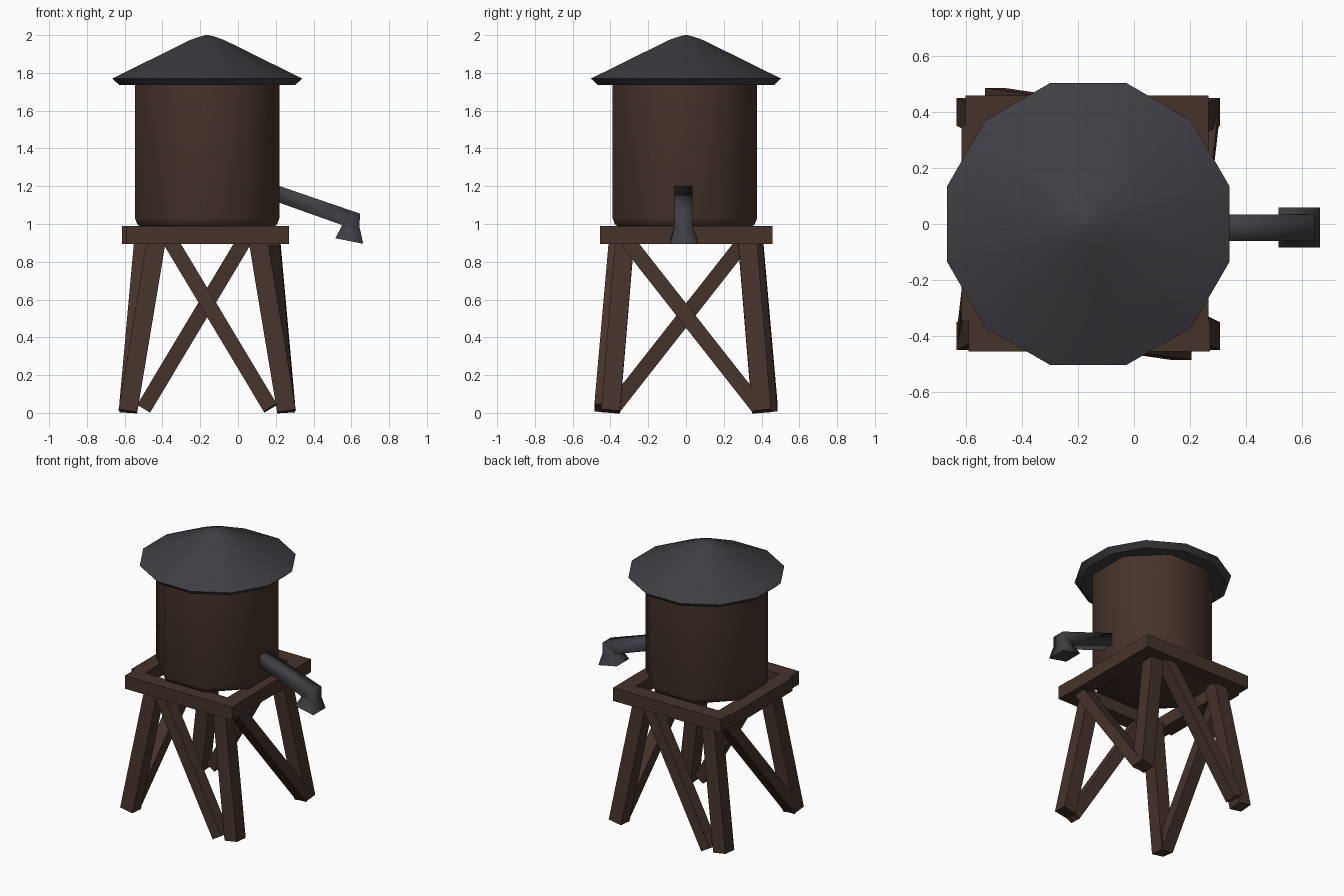
import bpy, bmesh, math
from mathutils import Vector

if "Cube" in bpy.data.objects:
    bpy.data.objects.remove(bpy.data.objects["Cube"])

CX = -0.163  # tower axis


def material(name, rgb):
    m = bpy.data.materials.new(name)
    m.diffuse_color = (*rgb, 1)
    m.use_nodes = True
    m.node_tree.nodes["Principled BSDF"].inputs["Base Color"].default_value = m.diffuse_color
    return m


WOOD = material("dark_brown_wood", (0.060, 0.033, 0.024))
METAL = material("dark_grey_metal", (0.048, 0.048, 0.057))


def finish(bm, name, mat, smooth=None):
    bmesh.ops.recalc_face_normals(bm, faces=bm.faces[:])
    me = bpy.data.meshes.new(name)
    bm.to_mesh(me)
    bm.free()
    me.materials.append(mat)
    ob = bpy.data.objects.new(name, me)
    bpy.context.collection.objects.link(ob)
    if smooth:
        bpy.ops.object.select_all(action='DESELECT')
        bpy.context.view_layer.objects.active = ob
        ob.select_set(True)
        bpy.ops.object.shade_smooth_by_angle(angle=math.radians(smooth))
    return ob


def loft(name, rings, mat, smooth=None):
    """Skin equal-sized rings of points and cap both ends."""
    bm = bmesh.new()
    vs = [[bm.verts.new(p) for p in r] for r in rings]
    n = len(vs[0])
    for a, b in zip(vs, vs[1:]):
        for i in range(n):
            j = (i + 1) % n
            bm.faces.new((a[i], a[j], b[j], b[i]))
    bm.faces.new(vs[0])
    bm.faces.new(vs[-1])
    return finish(bm, name, mat, smooth)


def lathe(name, profile, cy, sides, mat, smooth):
    """Many-sided turned shape; profile radii measured to the flats."""
    k = 1 / math.cos(math.pi / sides)
    angles = [2 * math.pi * (i + 0.5) / sides for i in range(sides)]
    rings = [[(CX + r * k * math.cos(a), cy + r * k * math.sin(a), z) for a in angles]
             for r, z in profile]
    return loft(name, rings, mat, smooth)


def box(name, x0, x1, y0, y1, z0, z1):
    loft(name, [[(x0, y0, z), (x1, y0, z), (x1, y1, z), (x0, y1, z)] for z in (z0, z1)], WOOD)


def beam(name, a, b, w, d, face):
    """Square-cut timber from a to b; d is its depth along the face direction."""
    a, b = Vector(a), Vector(b)
    t = (b - a).normalized()
    side = t.cross(Vector(face)).normalized()
    out = side.cross(t).normalized()
    corners = [(-w, -d), (w, -d), (w, d), (-w, d)]
    loft(name, [[p + side * (u / 2) + out * (v / 2) for u, v in corners] for p in (a, b)], WOOD)


# Tank and roof
lathe("tank", [(0.352, 0.985), (0.37, 0.998), (0.382, 1.03), (0.382, 1.76)], -0.006, 8, WOOD, 50)
lathe("roof", [(0.465, 1.735), (0.503, 1.77), (0.09, 1.974), (0.045, 1.99), (0.008, 2.0)],
      0.0, 12, METAL, 35)

# Frame under the tank
Z0, Z1 = 0.895, 0.99
box("front_frame_beam", -0.59, 0.27, -0.455, -0.345, Z0, Z1)
box("back_frame_beam", -0.60, 0.265, 0.35, 0.458, Z0, Z1)
box("left_frame_beam", -0.614, -0.505, -0.345, 0.352, Z0, Z1)
box("right_frame_beam", 0.157, 0.266, -0.345, 0.352, Z0, Z1)

# Splayed legs
for sx, nx in ((-1, "left"), (1, "right")):
    for sy, ny in ((-1, "front"), (1, "back")):
        beam(f"{ny}_{nx}_leg", (CX + sx * 0.27, sy * 0.325, 0.91),
             (CX + sx * 0.42, sy * 0.40, 0.008), 0.1, 0.1, (0, 1, 0))

# One diagonal brace per side, repeated around the tower
for s, n in ((1, "front"), (-1, "back")):
    beam(f"{n}_brace", (CX - s * 0.195, -s * 0.362, 0.91),
         (CX + s * 0.335, -s * 0.44, 0.025), 0.08, 0.09, (0, 1, 0))
for s, n in ((1, "right"), (-1, "left")):
    beam(f"{n}_brace", (CX + s * 0.34, -s * 0.31, 0.91),
         (CX + s * 0.42, s * 0.385, 0.025), 0.08, 0.09, (1, 0, 0))

# Spout: sloping square pipe, elbow and flared mouth (outer x,z; inner x,z; half width)
sections = [(0.17, 1.218, 0.17, 1.13, 0.047), (0.645, 1.055, 0.55, 0.995, 0.047),
            (0.644, 0.98, 0.545, 0.98, 0.05), (0.663, 0.895, 0.515, 0.925, 0.071)]
SY = -0.013
loft("spout", [[(ox, SY - h, oz), (ox, SY + h, oz), (ix, SY + h, iz), (ix, SY - h, iz)]
               for ox, oz, ix, iz, h in sections], METAL, 95)
